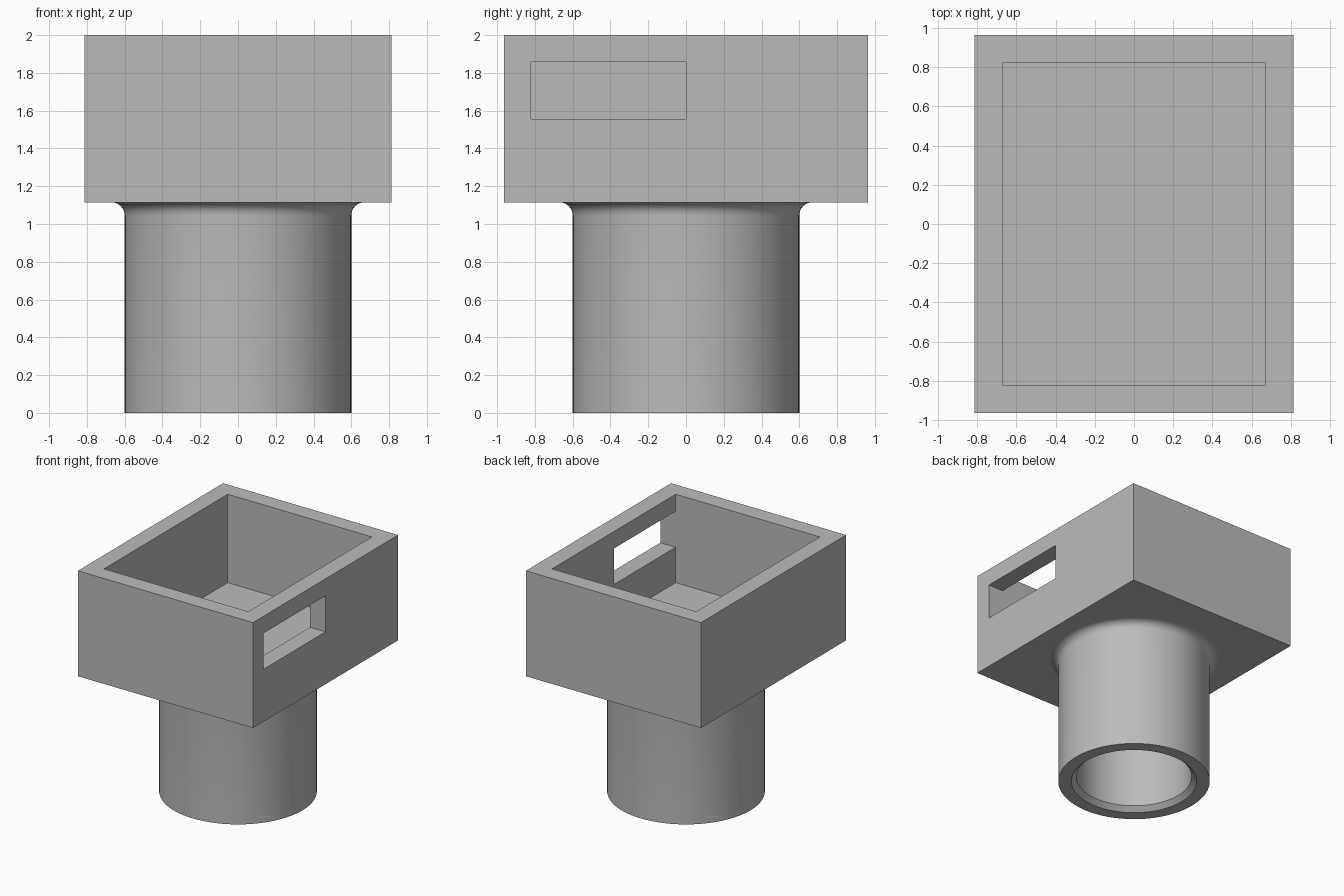
import bpy
import bmesh
from math import cos, sin, pi, radians
from mathutils import Vector

default = bpy.data.objects.get("Cube")
if default:
    bpy.data.objects.remove(default, do_unlink=True)

HALF_X, HALF_Y, TOP = 0.813, 0.963, 2.0
BASE = 1.115            # underside of the box
WALL = 0.143
TUBE_R = 0.6
FILLET = 0.07
CHAMFER = 0.04
SIDES = 96

grey = bpy.data.materials.new("plain grey")
grey.use_nodes = True
colour = (0.5, 0.5, 0.5, 1)
grey.diffuse_color = colour
grey.node_tree.nodes["Principled BSDF"].inputs["Base Color"].default_value = colour


def make_object(name, bm):
    mesh = bpy.data.meshes.new(name)
    bm.to_mesh(mesh)
    bm.free()
    mesh.materials.append(grey)
    obj = bpy.data.objects.new(name, mesh)
    bpy.context.collection.objects.link(obj)
    return obj


def make_box(name, low, high):
    bm = bmesh.new()
    bmesh.ops.create_cube(bm, size=1)
    low, high = Vector(low), Vector(high)
    for v in bm.verts:
        v.co = (low + high) / 2 + v.co * (high - low)
    return make_object(name, bm)


def activate(obj):
    bpy.ops.object.select_all(action="DESELECT")
    obj.select_set(True)
    bpy.context.view_layer.objects.active = obj


def cut(target, cutter):
    cutter.hide_render = True
    mod = target.modifiers.new("cut", "BOOLEAN")
    mod.operation = "DIFFERENCE"
    mod.solver = "EXACT"
    mod.object = cutter
    activate(target)
    bpy.ops.object.modifier_apply(modifier=mod.name)
    bpy.data.objects.remove(cutter, do_unlink=True)


# Open-topped box with a slot in its left wall, flush with the front inner wall
in_x, in_y = HALF_X - WALL, HALF_Y - WALL
box = make_box("open_box", (-HALF_X, -HALF_Y, BASE), (HALF_X, HALF_Y, TOP))
cut(box, make_box("cavity_cutter", (-in_x, -in_y, BASE + WALL), (in_x, in_y, TOP + 0.2)))
cut(box, make_box("slot_cutter", (0.4, -in_y, 1.555), (1, 0, TOP - WALL)))

# Hollow tube: bore, chamfered mouth, outer wall and fillet under the box
bore = TUBE_R - WALL
profile = [(bore, BASE), (bore, CHAMFER), (bore + CHAMFER, 0), (TUBE_R, 0)]
for i in range(9):
    a = i / 8 * pi / 2
    profile.append((TUBE_R + FILLET * (1 - cos(a)), BASE - FILLET + FILLET * sin(a)))

bm = bmesh.new()
rings = [[bm.verts.new((r * cos(2 * pi * k / SIDES), r * sin(2 * pi * k / SIDES), z))
          for k in range(SIDES)] for r, z in profile]
for a, b in zip(rings, rings[1:]):
    for k in range(SIDES):
        n = (k + 1) % SIDES
        bm.faces.new((a[k], a[n], b[n], b[k]))
tube = make_object("tube", bm)
activate(tube)
bpy.ops.object.shade_smooth_by_angle(angle=radians(30))
